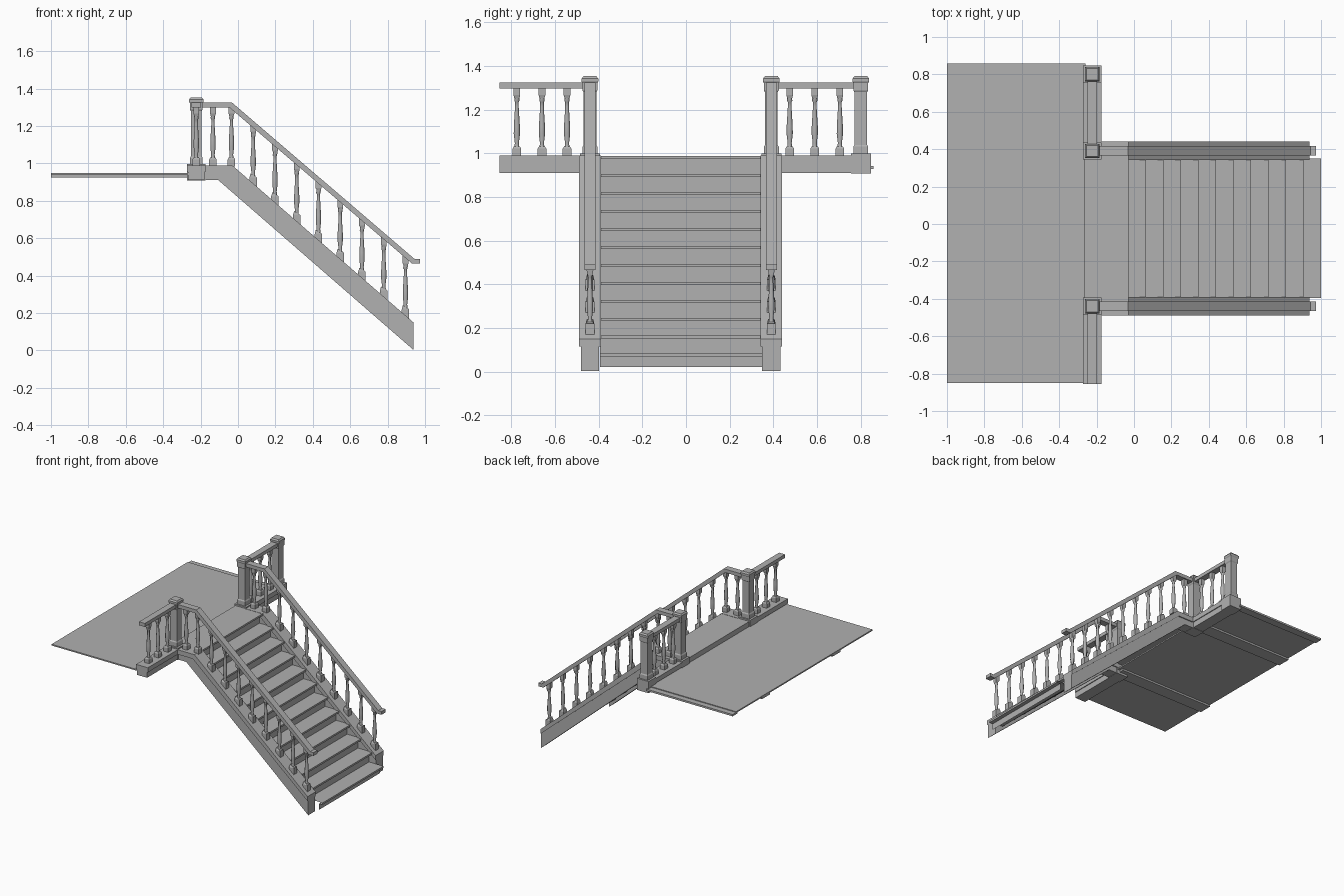
import bpy, bmesh, math

if "Cube" in bpy.data.objects:
    bpy.data.objects.remove(bpy.data.objects["Cube"])

SLOPE = 0.84 / 0.97
RAIL_Y = (-0.44, 0.391)       # centre lines of the two stair railings
POST_X = -0.223
GREY = bpy.data.materials.new("dark_grey")
GREY.diffuse_color = (0.44, 0.44, 0.44, 1)
GREY.use_nodes = True
GREY.node_tree.nodes["Principled BSDF"].inputs["Base Color"].default_value = GREY.diffuse_color


def finish(name, bm):
    bmesh.ops.recalc_face_normals(bm, faces=bm.faces)
    me = bpy.data.meshes.new(name)
    bm.to_mesh(me)
    bm.free()
    me.materials.append(GREY)
    ob = bpy.data.objects.new(name, me)
    bpy.context.collection.objects.link(ob)
    return ob


def box(name, x0, x1, y0, y1, z0, z1):
    bm = bmesh.new()
    bmesh.ops.create_cube(bm, size=1)
    for v in bm.verts:
        v.co = ((x0 + x1) / 2 + v.co.x * (x1 - x0),
                (y0 + y1) / 2 + v.co.y * (y1 - y0),
                (z0 + z1) / 2 + v.co.z * (z1 - z0))
    return finish(name, bm)


def extrude_y(name, pts, y0, y1):
    # closed xz profile made solid along y
    bm = bmesh.new()
    f = bm.faces.new([bm.verts.new((x, y0, z)) for x, z in pts])
    r = bmesh.ops.extrude_face_region(bm, geom=[f])
    bm.faces.ensure_lookup_table()
    for v in r["geom"]:
        if isinstance(v, bmesh.types.BMVert):
            v.co.y = y1
    return finish(name, bm)


def stack(name, x, y, z, profile, sides, slope=0):
    # rings of (radius, height); square posts use half width as radius
    bm = bmesh.new()
    rings = []
    k = math.sqrt(2) if sides == 4 else 1
    for i, (r, h) in enumerate(profile):
        ring = []
        for s in range(sides):
            a = 2 * math.pi * (s + 0.5) / sides
            dx, dy = r * k * math.cos(a), r * k * math.sin(a)
            dz = -slope * dx if i in (0, len(profile) - 1) else 0
            ring.append(bm.verts.new((x + dx, y + dy, z + h + dz)))
        rings.append(ring)
    for a, b in zip(rings, rings[1:]):
        for s in range(sides):
            t = (s + 1) % sides
            bm.faces.new((a[s], a[t], b[t], b[s]))
    bm.faces.new(rings[0])
    bm.faces.new(rings[-1])
    return finish(name, bm)


def baluster(x, y, z, slope=0):
    stack("baluster_foot", x, y, z, [(0.02, -0.005), (0.02, 0.032), (0.014, 0.042)], 4, slope)
    ob = stack("baluster_shaft", x, y, z,
               [(0.012, 0.04), (0.010, 0.058), (0.0155, 0.10), (0.015, 0.135),
                (0.009, 0.225), (0.009, 0.245), (0.013, 0.252), (0.012, 0.272)], 8)
    for p in ob.data.polygons:
        p.use_smooth = len(p.vertices) == 4
    ob.data.set_sharp_from_angle(angle=math.radians(50))
    stack("baluster_head", x, y, z, [(0.011, 0.262), (0.0155, 0.278), (0.0155, 0.315)], 4, slope)


def newel(y):
    box("newel_base", POST_X - 0.05, POST_X + 0.05, y - 0.046, y + 0.046, 0.908, 0.998)
    stack("newel_post", POST_X, y, 0.99,
          [(0.034, 0), (0.034, 0.04), (0.029, 0.048), (0.029, 0.29), (0.034, 0.298),
           (0.034, 0.332), (0.038, 0.338), (0.038, 0.352), (0.03, 0.363)], 4)


# landing floor, its rim and the joists below
box("landing_floor", -1, -0.18, -0.85, 0.815, 0.938, 0.948)
box("landing_rim", -1, -0.26, 0.80, 0.858, 0.928, 0.942)
for y in (-0.41, 0.45):
    box("landing_joist", -1, -0.2, y - 0.05, y + 0.05, 0.924, 0.939)

# steps: one folded sheet with nosings
run, rise = 0.0936, 0.0823
pts = [(-0.265, 0.94), (-0.265, 0.987)]
for i in range(12):
    x, z = -0.03 + run * i, 0.987 - rise * i
    pts += [(x, z), (x, z - 0.014), (x - 0.03, z - 0.014), (x - 0.03, max(z - rise, 0.02))]
bm = bmesh.new()
rows = [[bm.verts.new((x, y, z)) for y in (-0.395, 0.35)] for x, z in pts]
for a, b in zip(rows, rows[1:]):
    bm.faces.new((a[0], a[1], b[1], b[0]))
finish("steps", bm)

# both stair sides: stringer, cap, handrail, balusters, newel
for y in RAIL_Y:
    extrude_y("stringer", [(-0.18, 0.91), (-0.105, 0.91), (0.938, 0.003), (0.938, 0.122),
                           (-0.04, 0.957), (-0.18, 0.957)], y - 0.042, y + 0.042)
    extrude_y("stringer_cap", [(-0.18, 0.953), (-0.045, 0.953), (0.938, 0.115), (0.938, 0.15),
                               (-0.03, 0.989), (-0.18, 0.989)], y - 0.05, y + 0.05)
    extrude_y("handrail", [(-0.2, 1.298), (-0.045, 1.298), (0.93, 0.465), (0.972, 0.465),
                           (0.972, 0.49), (0.943, 0.49), (-0.032, 1.325), (-0.2, 1.325)],
              y - 0.025, y + 0.025)
    baluster(-0.134, y, 0.989)
    for i in range(9):
        x = -0.035 + 0.1163 * i
        baluster(x, y, 0.989 - SLOPE * max(0, x + 0.03), SLOPE if i else 0)
    newel(y)
newel(0.801)

# landing railings on either side of the stairs
for y0, y1, ys in ((-0.855, -0.437, (-0.775, -0.66, -0.545)),
                   (0.391, 0.845, (0.475, 0.59, 0.705))):
    box("landing_beam", POST_X - 0.044, POST_X + 0.044, y0, y1, 0.91, 0.955)
    box("landing_beam_cap", POST_X - 0.05, POST_X + 0.05, y0, y1, 0.953, 0.989)
    box("landing_handrail", POST_X - 0.025, POST_X + 0.025, y0, min(y1, 0.8), 1.298, 1.325)
    for y in ys:
        baluster(POST_X, y, 0.989)
